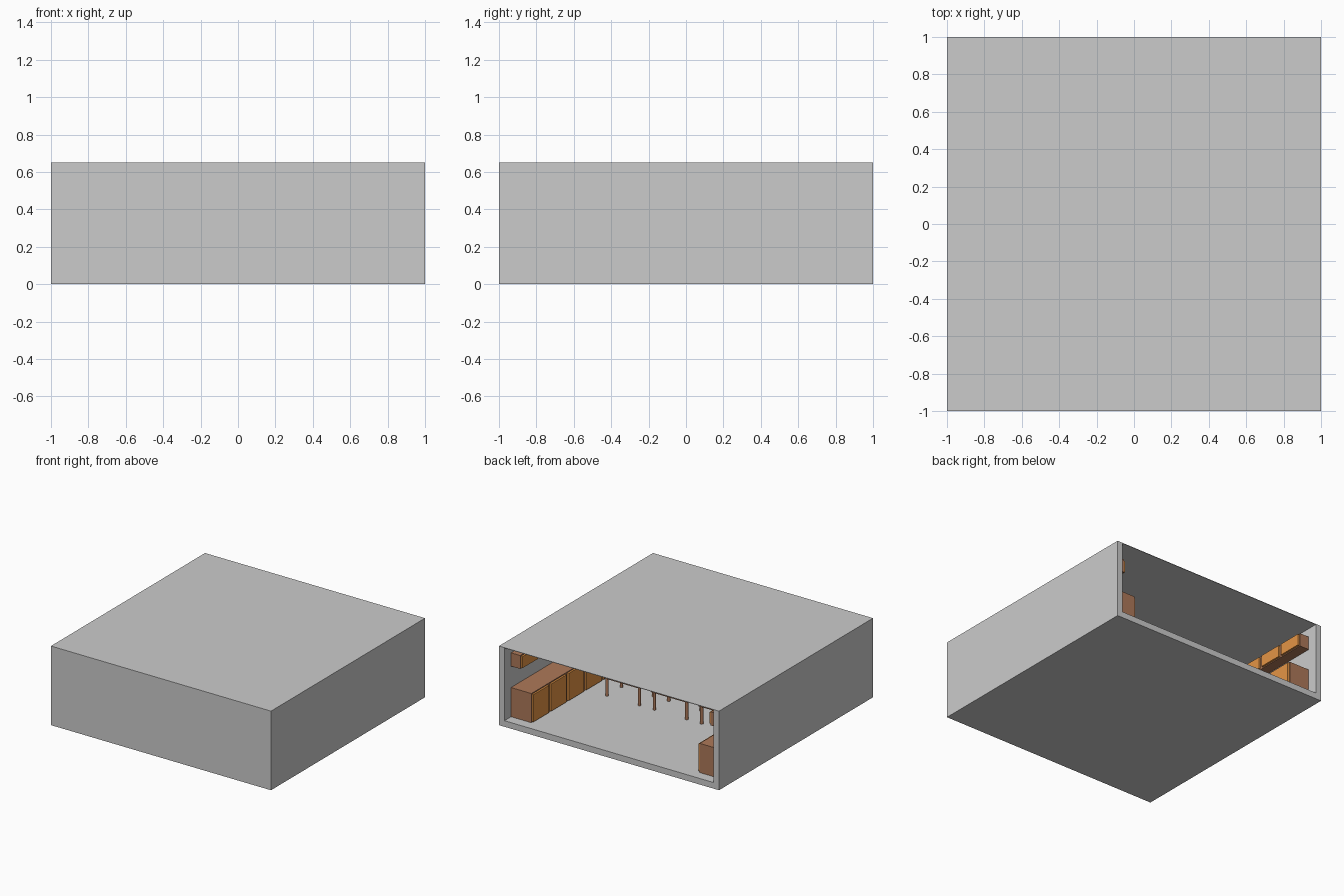
import bpy, bmesh
from mathutils import Matrix, Vector

if "Cube" in bpy.data.objects:
    bpy.data.objects.remove(bpy.data.objects["Cube"])


def material(name, rgb):
    m = bpy.data.materials.new(name)
    m.diffuse_color = (*rgb, 1)
    m.use_nodes = True
    m.node_tree.nodes["Principled BSDF"].inputs["Base Color"].default_value = m.diffuse_color
    return m


BROWN = material("brown_wood", (0.42, 0.19, 0.10))
ORANGE = material("orange_wood", (0.78, 0.30, 0.06))


def add_box(bm, x0, x1, y0, y1, z0, z1):
    size = Vector((x1 - x0, y1 - y0, z1 - z0))
    mid = Vector((x0 + x1, y0 + y1, z0 + z1)) / 2
    bmesh.ops.create_cube(bm, size=1, matrix=Matrix.Translation(mid) @ Matrix.Diagonal((*size, 1)))


def finish(bm, name, mat=None, mirror=False):
    me = bpy.data.meshes.new(name)
    bm.to_mesh(me)
    bm.free()
    ob = bpy.data.objects.new(name, me)
    bpy.context.collection.objects.link(ob)
    if mat:
        me.materials.append(mat)
    if mirror:
        ob.modifiers.new("mirror", 'MIRROR').use_axis[0] = True
    return ob


def box(name, dims, mat=None, mirror=False):
    bm = bmesh.new()
    add_box(bm, *dims)
    return finish(bm, name, mat, mirror)


# Room shell, open at the back
T, H = 0.05, 0.65
box("floor", (-1, 1, -1, 1, 0, T))
box("side_wall", (1 - T, 1, -1, 1, T, H - 0.004), mirror=True)
box("front_wall", (-1 + T, 1 - T, -1, -1 + T, T, H - 0.004))
box("roof", (-1, 1, -1, 1, H - 0.004, H))


# Cabinet rows along both side walls: carcass plus raised doors
def cabinet_row(name, depth, z0, z1, end=0.915, count=8, gap=0.022, lip=0.015):
    front = 1 - T - depth
    box(name + "_body", (front + lip, 1 - T, -end, end, z0, z1), BROWN, True)
    pitch = 2 * end / count
    bm = bmesh.new()
    for i in range(count):
        y = -end + i * pitch
        add_box(bm, front, front + lip, y + gap, y + pitch - gap / 3, z0 + 0.008, z1 - 0.008)
    finish(bm, name + "_doors", ORANGE, True)


cabinet_row("lower_cabinet", 0.20, T, 0.29)
cabinet_row("upper_cabinet", 0.10, 0.465, 0.575)


# Tables: thin top on four round legs
def table(cx, cy):
    top = T + 0.165
    box("table_top", (cx - 0.165, cx + 0.165, cy - 0.11, cy + 0.11, top - 0.02, top), BROWN)
    bm = bmesh.new()
    h = top - 0.02 - T
    for sx in (-1, 1):
        for sy in (-1, 1):
            bmesh.ops.create_cone(
                bm, cap_ends=True, segments=12, radius1=0.012, radius2=0.012, depth=h,
                matrix=Matrix.Translation((cx + sx * 0.147, cy + sy * 0.093, T + h / 2)))
    finish(bm, "table_legs", BROWN)


for row in (0.107, -0.30, -0.70):
    for col in (-0.43, 0, 0.43):
        table(col, row)
